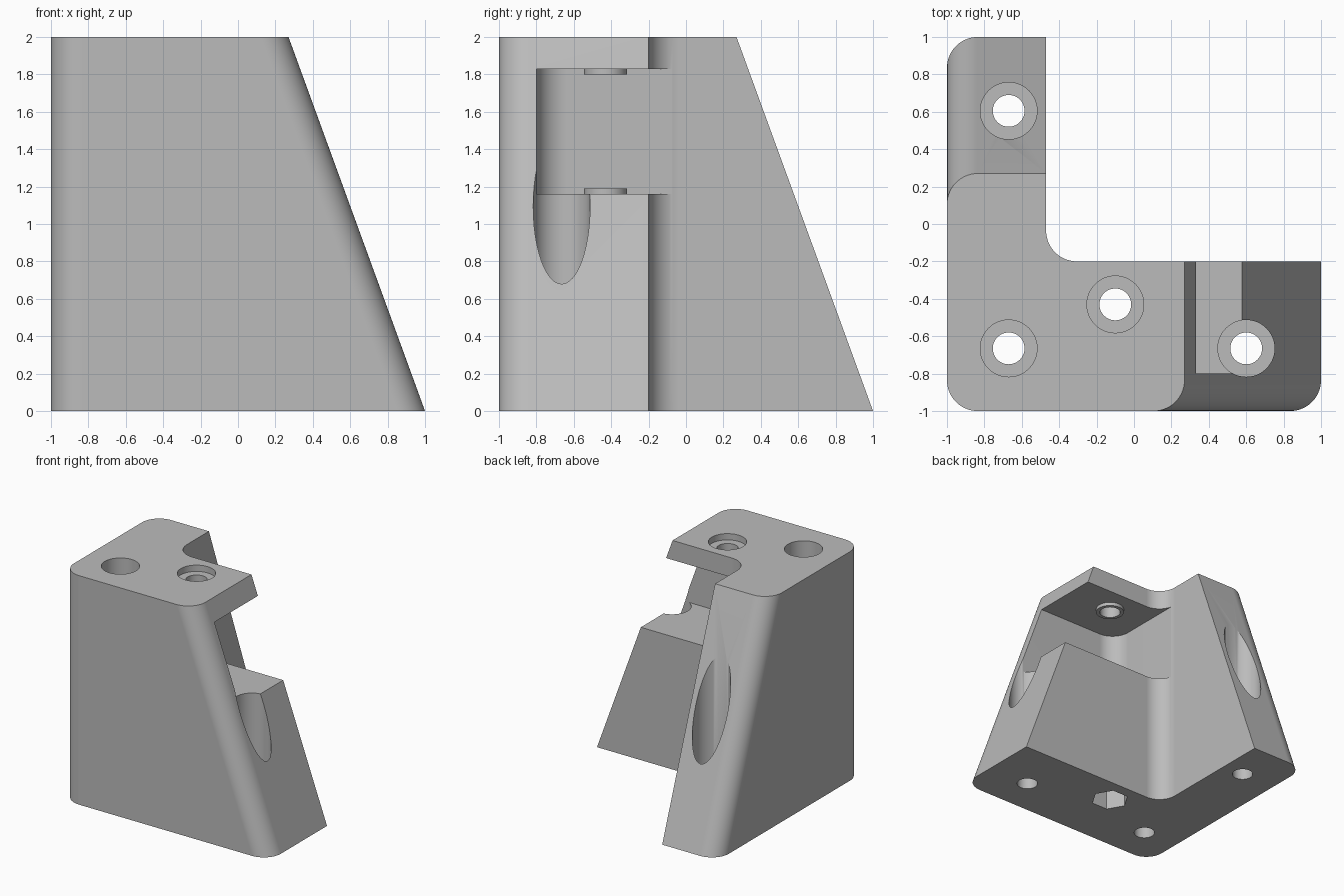
import bpy, bmesh, math

cube = bpy.data.objects.get("Cube")
if cube:
    bpy.data.objects.remove(cube, do_unlink=True)

grey = bpy.data.materials.new("light grey")
grey.use_nodes = True
colour = (0.5, 0.5, 0.5, 1)
grey.diffuse_color = colour
grey.node_tree.nodes["Principled BSDF"].inputs["Base Color"].default_value = colour

FILLET = 0.165
TOP_END = 0.27      # where the two arms stop at the top


def arc(cx, cy, r, start, end, n=14):
    """Points on an arc, angles in degrees."""
    return [(cx + r * math.cos(math.radians(start + (end - start) * i / n)),
             cy + r * math.sin(math.radians(start + (end - start) * i / n)))
            for i in range(n + 1)]


def loft(name, lower, upper, z0, z1):
    """Closed solid between two matching outlines."""
    bm = bmesh.new()
    a = [bm.verts.new((x, y, z0)) for x, y in lower]
    b = [bm.verts.new((x, y, z1)) for x, y in upper]
    bm.faces.new(a[::-1])
    bm.faces.new(b)
    for i in range(len(a)):
        j = (i + 1) % len(a)
        bm.faces.new((a[i], a[j], b[j], b[i]))
    bmesh.ops.recalc_face_normals(bm, faces=bm.faces)
    mesh = bpy.data.meshes.new(name)
    bm.to_mesh(mesh)
    bm.free()
    mesh.materials.append(grey)
    ob = bpy.data.objects.new(name, mesh)
    bpy.context.collection.objects.link(ob)
    return ob


def cylinder(name, x, y, r, z0, z1, sides=48):
    ring = arc(x, y, r, 0, 360, sides)[:-1]
    return loft(name, ring, ring, z0, z1)


def boolean(target, tool, operation):
    mod = target.modifiers.new(operation.lower(), 'BOOLEAN')
    mod.operation = operation
    mod.solver = 'EXACT'
    mod.object = tool
    bpy.context.view_layer.objects.active = target
    bpy.ops.object.modifier_apply(modifier=mod.name)
    bpy.data.objects.remove(tool, do_unlink=True)


def l_outline(end):
    """L-shaped footprint whose arms stop at the given distance."""
    f = FILLET
    return (arc(f - 1, f - 1, f, 180, 270)
            + arc(end - f, f - 1, f, 270, 360)
            + [(end, -0.2)]
            + arc(f - 0.47, f - 0.2, f, 270, 180)
            + [(-0.47, end)]
            + arc(f - 1, end - f, f, 90, 180))


# Body: L footprint tapering along both arms
body = loft("corner_bracket", l_outline(1), l_outline(TOP_END), 0, 2)

# Side pocket with one rounded inner corner
pocket = [(1.3, 0.2), (-0.465, 0.2)] + arc(FILLET - 0.465, FILLET - 0.8, FILLET, 180, 270) + [(1.3, -0.8)]
boolean(body, loft("pocket_cutter", pocket, pocket, 1.16, 1.83), 'DIFFERENCE')

# Raised washers on the pocket floor and ceiling
CLAMP = (-0.1, -0.43)
for z0, z1 in ((1.1, 1.19), (1.8, 1.86)):
    boolean(body, cylinder("washer_boss", *CLAMP, 0.115, z0, z1), 'UNION')

# Clamp screw: through hole, shallow top recess, hexagonal nut recess below
boolean(body, cylinder("clamp_hole_cutter", *CLAMP, 0.085, -0.1, 2.1), 'DIFFERENCE')
boolean(body, cylinder("clamp_recess_cutter", *CLAMP, 0.152, 1.945, 2.1), 'DIFFERENCE')
boolean(body, cylinder("nut_recess_cutter", *CLAMP, 0.155, -0.1, 0.5, 6), 'DIFFERENCE')

# Three mounting screws with deep counterbores
for x, y in ((-0.67, -0.665), (0.6, -0.665), (-0.67, 0.605)):
    boolean(body, cylinder("mount_hole_cutter", x, y, 0.085, -0.1, 2.1), 'DIFFERENCE')
    boolean(body, cylinder("counterbore_cutter", x, y, 0.152, 0.17, 2.1), 'DIFFERENCE')

# Smooth fillets and bores, crisp edges, flat large faces
bpy.ops.object.select_all(action='DESELECT')
body.select_set(True)
bpy.context.view_layer.objects.active = body
bpy.ops.object.shade_smooth_by_angle(angle=math.radians(30))
weighted = body.modifiers.new("weighted_normals", 'WEIGHTED_NORMAL')
weighted.keep_sharp = True
